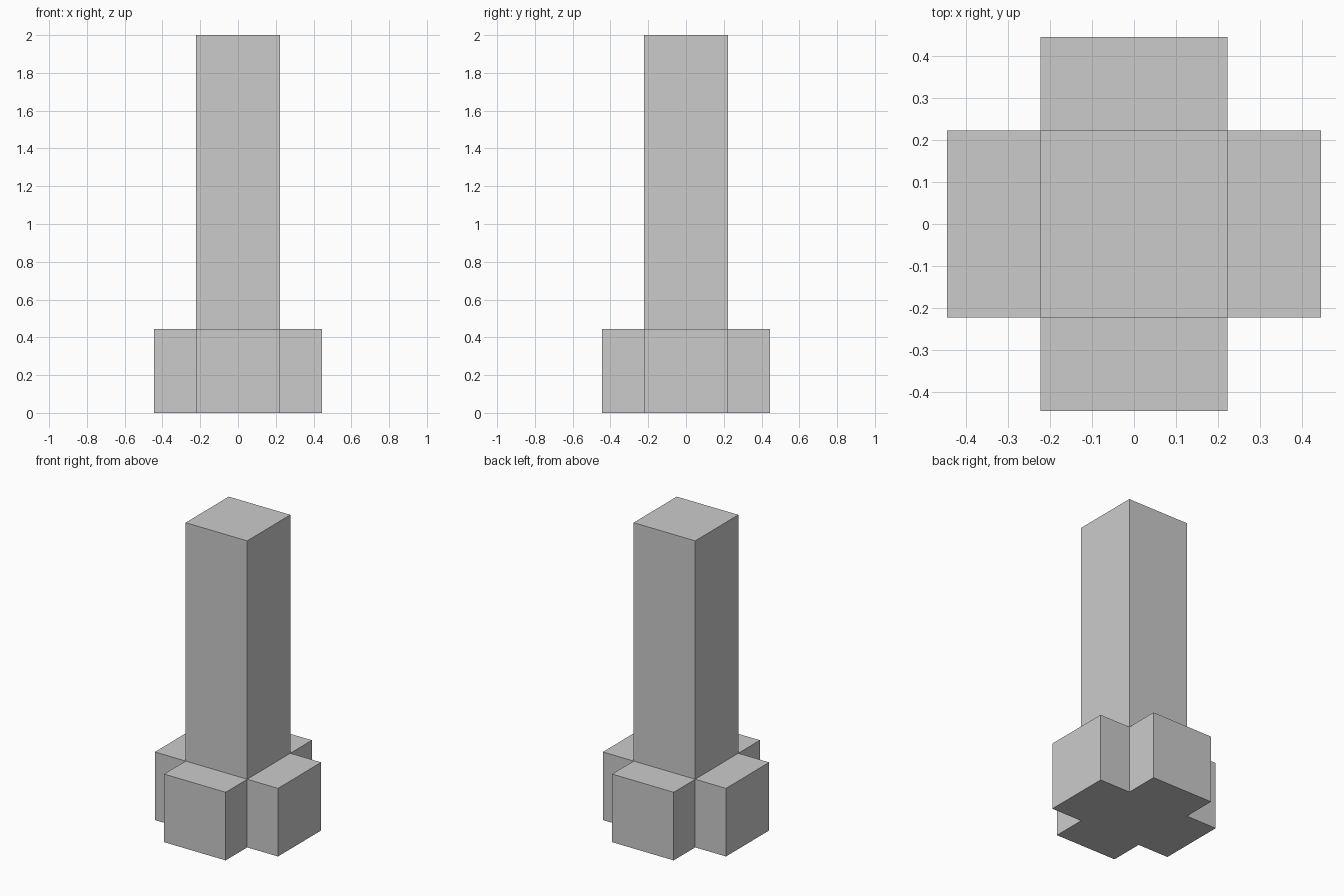
import bpy, bmesh
from mathutils import Matrix

if "Cube" in bpy.data.objects:
    bpy.data.objects.remove(bpy.data.objects["Cube"])

UNIT = 4 / 9      # width of the column and of each foot block
HEIGHT = 2.0

# Core block of the base
bm = bmesh.new()
bmesh.ops.create_cube(bm, size=UNIT, matrix=Matrix.Translation((0, 0, UNIT / 2)))
bm.normal_update()


def pull(face, distance):
    """Extrude one face straight out along its normal."""
    offset = face.normal.copy() * distance
    new = bmesh.ops.extrude_discrete_faces(bm, faces=[face])["faces"][0]
    bmesh.ops.translate(bm, verts=new.verts[:], vec=offset)


sides = [f for f in bm.faces if abs(f.normal.z) < 0.5]
top = next(f for f in bm.faces if f.normal.z > 0.5)

# Four feet form the cross-shaped base
for side in sides:
    pull(side, UNIT / 2)

# Tall column rises from the core
pull(top, HEIGHT - UNIT)

bmesh.ops.recalc_face_normals(bm, faces=bm.faces[:])
mesh = bpy.data.meshes.new("cross_base_pillar")
bm.to_mesh(mesh)
bm.free()
bpy.context.collection.objects.link(bpy.data.objects.new("cross_base_pillar", mesh))
